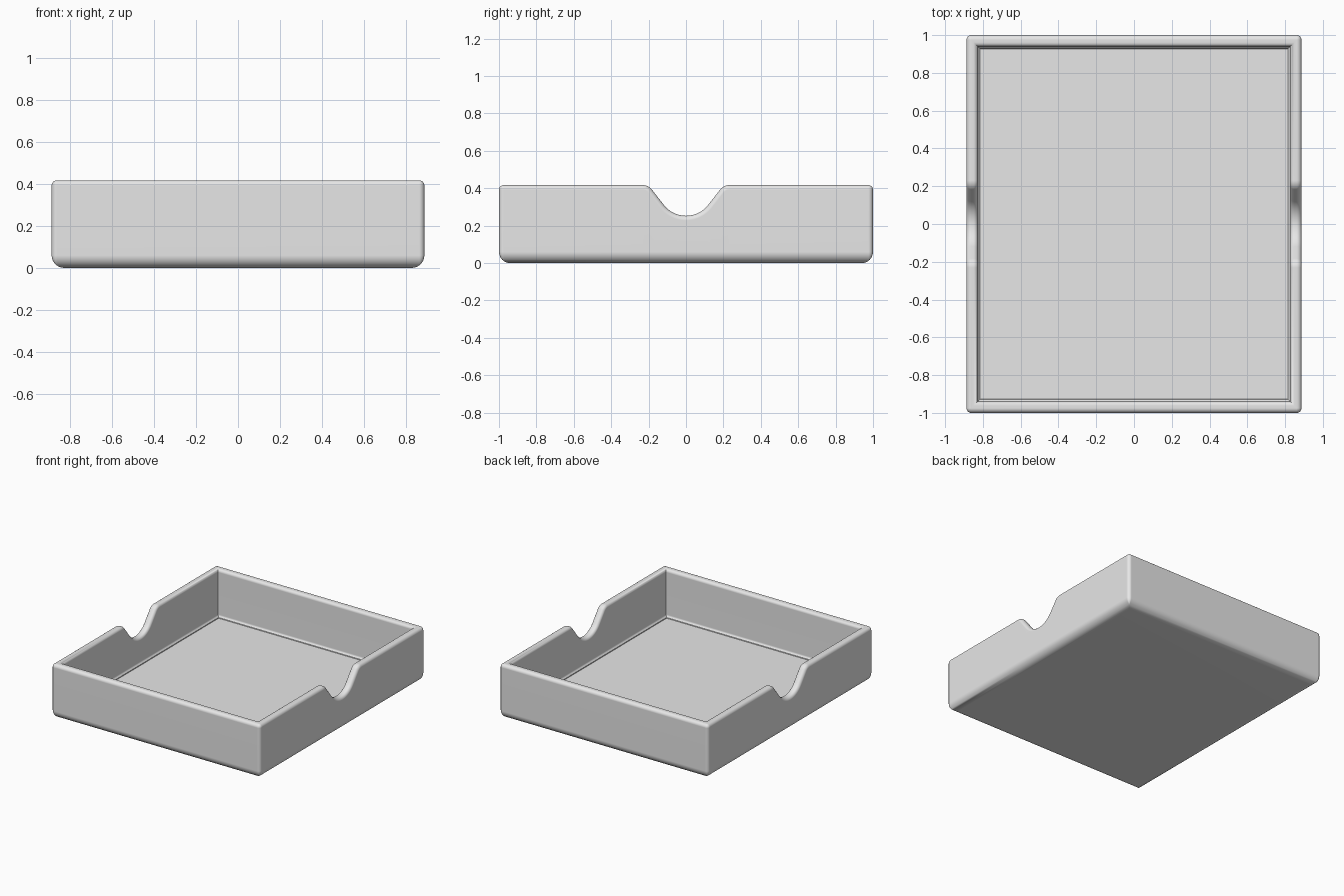
import bpy
import bmesh
from math import sin, cos, radians, pi

cube = bpy.data.objects.get("Cube")
if cube:
    bpy.data.objects.remove(cube, do_unlink=True)

HX, HY, TOP = 0.887, 1.0, 0.417      # half width, half depth, height
WALL, CORNER = 0.06, 0.025           # wall thickness, vertical corner radius
OUT_R, IN_R, BASE_R = 0.025, 0.022, 0.06
NOTCH_LOW, NOTCH_R, LIP_R, SLOPE = 0.253, 0.15, 0.06, radians(52)
FLOOR, STEPS = 0.05, 6


def notch_profile():
    """Finger notch as (y, z, slope angle), from -y to +y."""
    y1, z1 = NOTCH_R * sin(SLOPE), NOTCH_LOW + NOTCH_R * (1 - cos(SLOPE))
    lip_z = TOP - LIP_R
    z2 = lip_z + LIP_R * cos(SLOPE)
    lip_y = y1 + (z2 - z1) * cos(SLOPE) / sin(SLOPE) + LIP_R * sin(SLOPE)
    half = []
    for i in range(1, 9):
        a = SLOPE * i / 8
        half.append((NOTCH_R * sin(a), NOTCH_LOW + NOTCH_R * (1 - cos(a)), a))
    for i in range(9):
        a = SLOPE * (1 - i / 8)
        half.append((lip_y - LIP_R * sin(a), lip_z + LIP_R * cos(a), a))
    return [(-y, z, -a) for y, z, a in reversed(half)] + [(0, NOTCH_LOW, 0)] + half


def stations():
    """Walk once round the tray: corners and the two notched sides."""
    notch = notch_profile()
    path = []

    def corner(sx, sy, start):
        for i in range(STEPS + 1):
            path.append(("corner", sx, sy, start + pi / 2 * i / STEPS))

    corner(1, -1, -pi / 2)
    path.extend(("side", 1, p, 0) for p in notch)
    corner(1, 1, 0)
    corner(-1, 1, pi / 2)
    path.extend(("side", -1, p, 0) for p in reversed(notch))
    corner(-1, -1, pi)
    return path


def place(station, inset, height, rim):
    """Point of a station; rim heights are drops measured square to the edge."""
    kind, sx, data, angle = station
    if kind == "side":
        y, z, a = data
        if rim:
            return sx * (HX - inset), y + height * sin(a), z - height * cos(a)
        return sx * (HX - inset), y, height
    r = max(CORNER - inset, 0)
    x = sx * (HX - inset - r) + r * cos(angle)
    y = data * (HY - inset - r) + r * sin(angle)
    return x, y, TOP - height if rim else height


# Wall cross-section, from the underside over the rim to the floor
arc = [pi / 2 * i / STEPS for i in range(STEPS + 1)]
section = [(BASE_R * (1 - sin(a)), BASE_R * (1 - cos(a)), False) for a in arc]
section += [(OUT_R * (1 - cos(a)), OUT_R * (1 - sin(a)), True) for a in arc]
section += [(WALL - IN_R * (1 - sin(a)), IN_R * (1 - cos(a)), True) for a in arc]
section += [(WALL, FLOOR + 0.022, False), (WALL + 0.004, FLOOR + 0.012, False),
            (WALL + 0.012, FLOOR + 0.006, False), (WALL + 0.013, FLOOR, False)]

# Tray surface: rings joined by quads, closed by the underside and the floor
bm = bmesh.new()
path = stations()
rings = [[bm.verts.new(place(s, *row)) for s in path] for row in section]
for low, high in zip(rings, rings[1:]):
    for i in range(len(path)):
        j = (i + 1) % len(path)
        bm.faces.new((low[i], low[j], high[j], high[i]))
bm.faces.new(list(reversed(rings[0])))
bm.faces.new(rings[-1])
bmesh.ops.remove_doubles(bm, verts=bm.verts, dist=0.0002)
bmesh.ops.recalc_face_normals(bm, faces=bm.faces)
mesh = bpy.data.meshes.new("tray")
bm.to_mesh(mesh)
bm.free()
tray = bpy.data.objects.new("tray", mesh)
bpy.context.scene.collection.objects.link(tray)

# Plain grey
grey = bpy.data.materials.new("light_grey")
grey.use_nodes = True
color = (0.8, 0.8, 0.8, 1)
grey.diffuse_color = color
for node in grey.node_tree.nodes:
    if node.type == "BSDF_PRINCIPLED":
        node.inputs["Base Color"].default_value = color
mesh.materials.append(grey)

# Smooth curves with flat walls
bpy.ops.object.select_all(action="DESELECT")
tray.select_set(True)
bpy.context.view_layer.objects.active = tray
bpy.ops.object.shade_smooth_by_angle(angle=radians(35))
weighted = tray.modifiers.new("flat_walls", "WEIGHTED_NORMAL")
weighted.keep_sharp = True
